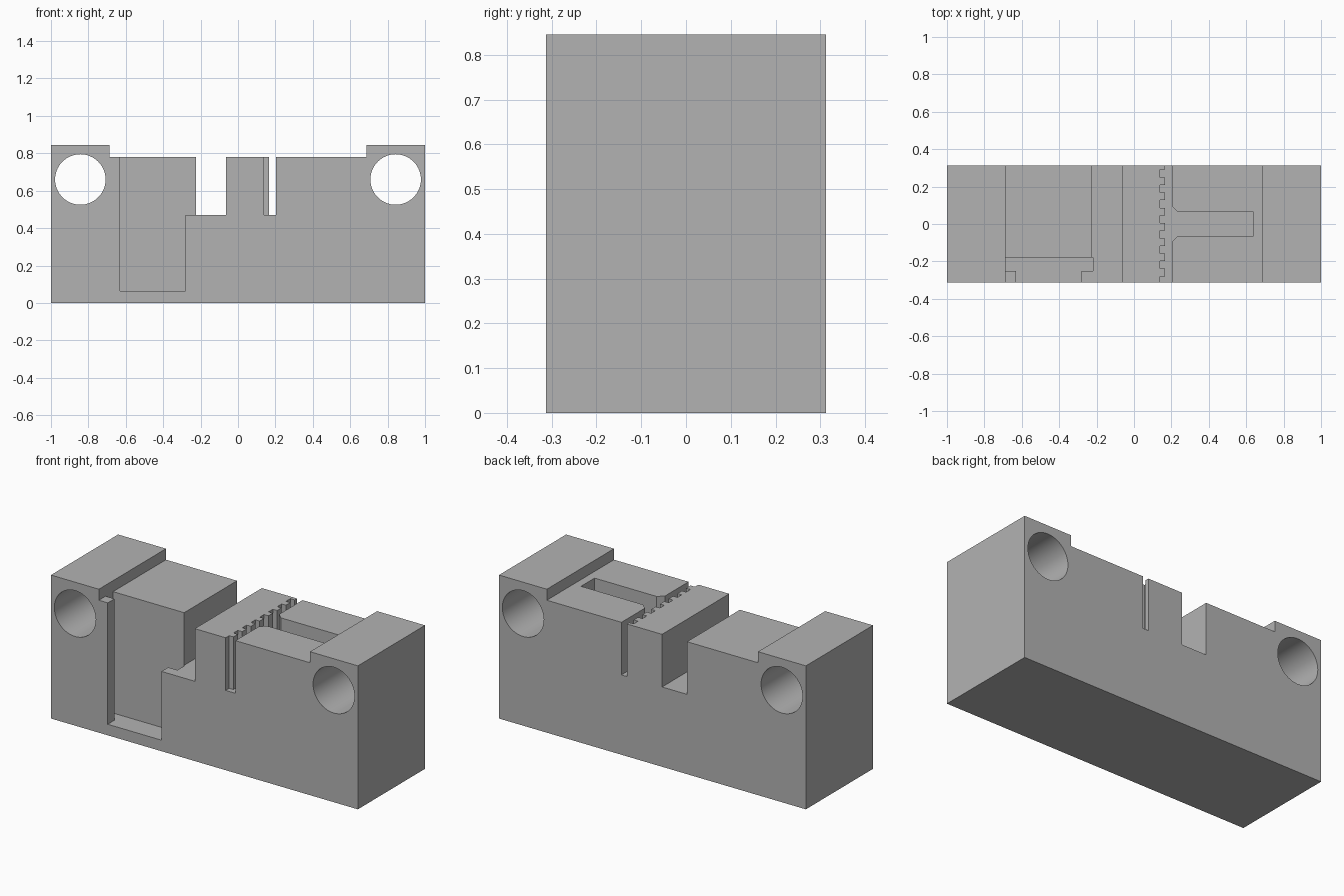
import bpy
import bmesh
import math

if "Cube" in bpy.data.objects:
    bpy.data.objects.remove(bpy.data.objects["Cube"], do_unlink=True)

HALF = 0.3125      # half depth of the block
TOP = 0.845        # raised ends
DECK = 0.78        # lowered middle
SLOT_FLOOR = 0.47
POCKET_FLOOR = 0.065

grey = bpy.data.materials.new("plain grey")
grey.use_nodes = True
colour = (0.45, 0.45, 0.45, 1)
grey.diffuse_color = colour
grey.node_tree.nodes["Principled BSDF"].inputs["Base Color"].default_value = colour


def prism(name, points, start, end, along="z"):
    """Extrude an outline along z (outline in x, y) or along y (outline in x, z)."""
    bm = bmesh.new()
    place = (lambda p: (p[0], p[1], start)) if along == "z" else (lambda p: (p[0], start, p[1]))
    face = bm.faces.new([bm.verts.new(place(p)) for p in points])
    grown = bmesh.ops.extrude_face_region(bm, geom=[face])
    verts = [g for g in grown["geom"] if isinstance(g, bmesh.types.BMVert)]
    shift = (0, 0, end - start) if along == "z" else (0, end - start, 0)
    bmesh.ops.translate(bm, verts=verts, vec=shift)
    bmesh.ops.recalc_face_normals(bm, faces=bm.faces)
    mesh = bpy.data.meshes.new(name)
    bm.to_mesh(mesh)
    bm.free()
    mesh.materials.append(grey)
    obj = bpy.data.objects.new(name, mesh)
    bpy.context.collection.objects.link(obj)
    return obj


def cut(target, cutter):
    cutter.hide_render = True
    mod = target.modifiers.new(cutter.name, "BOOLEAN")
    mod.operation = "DIFFERENCE"
    mod.solver = "EXACT"
    mod.object = cutter
    bpy.context.view_layer.objects.active = target
    bpy.ops.object.modifier_apply(modifier=mod.name)
    bpy.data.objects.remove(cutter, do_unlink=True)


# Main block with raised ends
step = 0.688
block = prism("clamp_block",
              [(-1, 0), (1, 0), (1, TOP), (step, DECK + 0.065), (step, DECK),
               (-step, DECK), (-step, TOP), (-1, TOP)], -HALF, HALF, "y")

# Round holes from front to back
for side in (-1, 1):
    ring = [(side * 0.843 + 0.135 * math.cos(a), 0.66 + 0.135 * math.sin(a))
            for a in (math.tau * i / 64 for i in range(64))]
    cut(block, prism("bolt_hole_cutter", ring, -0.5, 0.5, "y"))

# T-shaped pocket open to the front and top
cut(block, prism("pocket_cutter",
                 [(-0.63, -0.5), (-0.63, -0.25), (-step, -0.25), (-step, -0.18),
                  (-0.22, -0.18), (-0.22, -0.25), (-0.28, -0.25), (-0.28, -0.5)],
                 POCKET_FLOOR, 1))

# Wide cross slot, which also lowers the right lip of the pocket
cut(block, prism("wide_slot_cutter",
                 [(-0.225, 0.5), (-0.225, -0.25), (-0.28, -0.25), (-0.28, -0.5),
                  (-0.063, -0.5), (-0.063, 0.5)], SLOT_FLOOR, 1))

# Toothed belt slot joined to the chamfered side channel
pitch = 0.0815
outline = [(0.138, -0.5)]
for i in range(8):
    y = -0.28 + i * pitch
    outline += [(0.138, y), (0.166, y)]
    if i < 7:
        outline += [(0.166, y + pitch / 2), (0.138, y + pitch / 2)]
outline += [(0.166, 0.5), (0.202, 0.5)]
channel = [(0.202, 0.095), (0.235, 0.063), (0.64, 0.063)]
outline += channel + [(x, -y) for x, y in reversed(channel)] + [(0.202, -0.5)]
cut(block, prism("belt_slot_cutter", outline, SLOT_FLOOR, 1))

# Smooth hole walls, sharp edges elsewhere
bpy.ops.object.select_all(action="DESELECT")
block.select_set(True)
bpy.context.view_layer.objects.active = block
bpy.ops.object.shade_smooth_by_angle(angle=math.radians(30))
